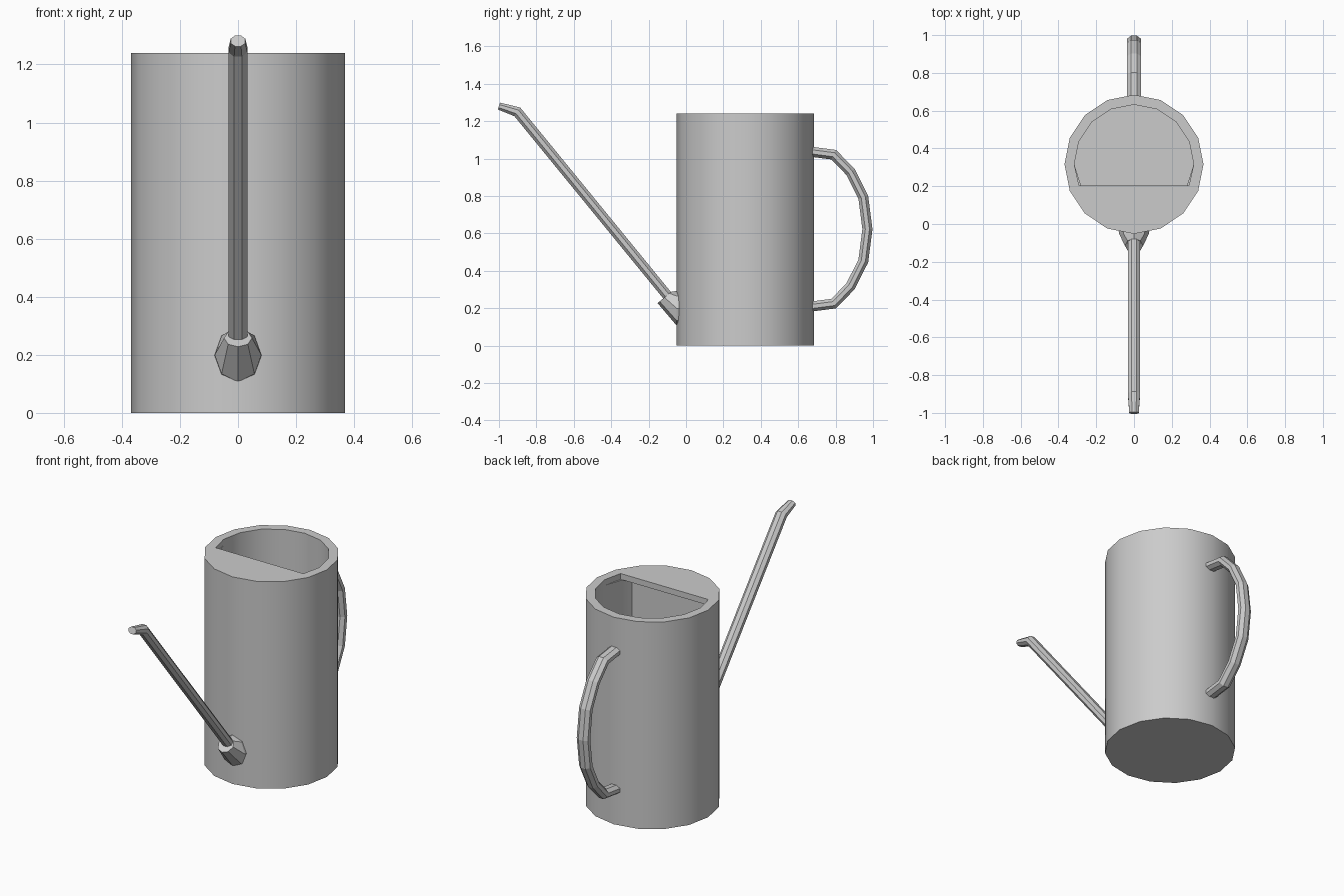
import bpy, bmesh, math
from mathutils import Vector

cube = bpy.data.objects.get("Cube")
if cube:
    bpy.data.objects.remove(cube, do_unlink=True)

metal = bpy.data.materials.new("plain grey metal")
metal.use_nodes = True
GREY = (0.6, 0.6, 0.6, 1)
metal.diffuse_color = GREY
metal.node_tree.nodes["Principled BSDF"].inputs["Base Color"].default_value = GREY

CENTRE_Y, HEIGHT = 0.316, 1.24


def finish(bm, name, smooth=False):
    bmesh.ops.remove_doubles(bm, verts=bm.verts, dist=0.0005)
    bmesh.ops.recalc_face_normals(bm, faces=bm.faces)
    mesh = bpy.data.meshes.new(name)
    bm.to_mesh(mesh)
    bm.free()
    mesh.materials.append(metal)
    obj = bpy.data.objects.new(name, mesh)
    bpy.context.collection.objects.link(obj)
    if smooth:
        bpy.ops.object.select_all(action='DESELECT')
        obj.select_set(True)
        bpy.context.view_layer.objects.active = obj
        bpy.ops.object.shade_smooth_by_angle(angle=math.radians(30))
    return obj


def loft(bm, rings):
    """Skin equal-length closed rings and return their vertices."""
    loops = [[bm.verts.new(p) for p in ring] for ring in rings]
    for a, b in zip(loops, loops[1:]):
        for i in range(len(a)):
            j = (i + 1) % len(a)
            bm.faces.new((a[i], a[j], b[j], b[i]))
    return loops


def arc(radius, z, count):
    """Points round the body axis in steps of a sixteenth turn, from +x."""
    return [Vector((radius * math.cos(i * math.pi / 8),
                    CENTRE_Y + radius * math.sin(i * math.pi / 8), z))
            for i in range(count)]


def d_ring(z, corner_x, corner_y):
    """Half circle at the back, closed by a straight front edge."""
    return arc(0.316, z, 9) + [Vector((-corner_x, corner_y, z)),
                               Vector((corner_x, corner_y, z))]


def tube_ring(centre, direction, rx, rn, phase=math.pi / 8):
    """Octagon across a direction in the yz plane."""
    d = Vector((0, *direction)).normalized()
    normal = Vector((0, -d.z, d.y))
    c = Vector((0, *centre))
    return [c + Vector((rx, 0, 0)) * math.cos(phase + i * math.pi / 4)
            + normal * rn * math.sin(phase + i * math.pi / 4) for i in range(8)]


def sweep(name, path, radii):
    """Octagonal tube along a yz path with mitred joints."""
    pts = [Vector(p) for p in path]
    rings = []
    for i, (p, (rx, rn)) in enumerate(zip(pts, radii)):
        before = (p - pts[max(i - 1, 0)])
        after = (pts[min(i + 1, len(pts) - 1)] - p)
        before = (before if before.length else after).normalized()
        after = (after if after.length else before).normalized()
        mid = (before + after).normalized()
        rings.append(tube_ring(p, mid, rx, rn / mid.dot(after)))
    bm = bmesh.new()
    loops = loft(bm, rings)
    bm.faces.new(loops[0])
    bm.faces.new(loops[-1])
    return finish(bm, name)


# Body: sixteen-sided can, hollow, with a half lid over the front
bm = bmesh.new()
outer = loft(bm, [arc(0.368, 0, 16), arc(0.368, HEIGHT, 16)])
inner = loft(bm, [d_ring(0.03, 0.26, 0.138), d_ring(1.205, 0.26, 0.138),
                  d_ring(1.205, 0.291, 0.203), d_ring(HEIGHT, 0.291, 0.203)])
bm.faces.new(outer[0])
bm.faces.new(inner[0])
rim, mouth = outer[1], inner[-1]
for i in range(8):
    bm.faces.new((rim[i], rim[i + 1], mouth[i + 1], mouth[i]))
bm.faces.new(rim[8:] + [rim[0], mouth[0], mouth[10], mouth[9], mouth[8]])
finish(bm, "can_body", smooth=True)

# Handle: curved tube, symmetric about its middle height
half = [(0.66, 0.415), (0.79, 0.398), (0.88, 0.305), (0.948, 0.17)]
middle = 0.623
handle_path = ([(y, middle + h) for y, h in half] + [(0.97, middle)]
               + [(y, middle - h) for y, h in reversed(half)])
sweep("handle", handle_path, [(0.04, 0.029)] * len(handle_path))

# Spout: long straight tube with a short bent tip
sweep("spout", [(-0.085, 0.25), (-0.902, 1.25), (-1.0, 1.281)],
      [(0.035, 0.029), (0.035, 0.029), (0.027, 0.021)])

# Spout socket: tapers from the can wall to the tilted spout
bm = bmesh.new()
loops = loft(bm, [tube_ring((-0.02, 0.196), (-1, 0), 0.082, 0.093, 0),
                  tube_ring((-0.05, 0.2), (-1, 0), 0.08, 0.093, 0),
                  tube_ring((-0.115, 0.258), (-0.63, 0.77), 0.048, 0.048, 0)])
bm.faces.new(loops[0])
bm.faces.new(loops[-1])
finish(bm, "spout_socket")
